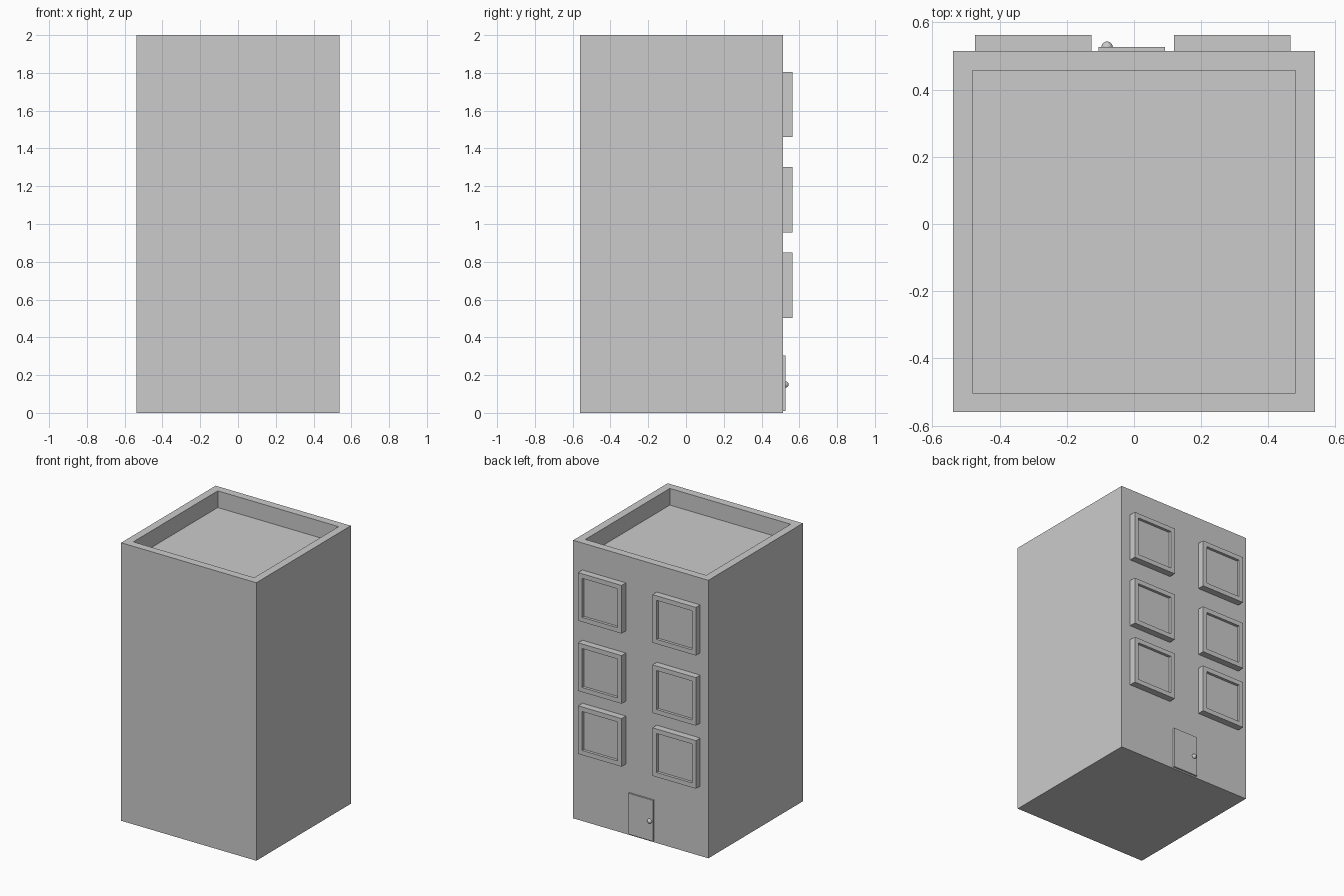
import bpy, bmesh
from mathutils import Vector, Matrix

if "Cube" in bpy.data.objects:
    bpy.data.objects.remove(bpy.data.objects["Cube"])


def box(name, lo, hi, axis=None, border=0.0, depth=0.0):
    """Box between two corners; the face along axis may get a sunken panel."""
    lo, hi = Vector(lo), Vector(hi)
    bm = bmesh.new()
    bmesh.ops.create_cube(bm, size=1.0, matrix=Matrix.Translation((lo + hi) / 2)
                          @ Matrix.Diagonal((hi - lo).to_4d()))
    bm.normal_update()
    if axis:
        axis = Vector(axis)
        face = max(bm.faces, key=lambda f: f.normal.dot(axis))
        bmesh.ops.inset_region(bm, faces=[face], thickness=border, use_even_offset=True)
        panel = bmesh.ops.extrude_discrete_faces(bm, faces=[face])["faces"][0]
        bmesh.ops.translate(bm, verts=panel.verts[:], vec=-axis * depth)
    bmesh.ops.recalc_face_normals(bm, faces=bm.faces[:])
    mesh = bpy.data.meshes.new(name)
    bm.to_mesh(mesh)
    bm.free()
    obj = bpy.data.objects.new(name, mesh)
    bpy.context.collection.objects.link(obj)
    return obj


WALL = 0.514  # y of the rear facade

# Building block with sunken roof behind a parapet
box("building", (-0.538, -0.56, 0), (0.538, WALL, 2), (0, 0, 1), 0.057, 0.12)

# Two columns of three framed windows
for row, z in enumerate((0.675, 1.128, 1.633)):
    for side, x in (("left", -0.30), ("right", 0.292)):
        box(f"window_{side}_{row + 1}", (x - 0.173, WALL, z - 0.173),
            (x + 0.173, 0.563, z + 0.173), (0, 1, 0), 0.033, 0.02)

# Door
box("door", (-0.105, WALL, 0.01), (0.092, 0.526, 0.305))

# Round door knob
bpy.ops.mesh.primitive_uv_sphere_add(segments=32, ring_count=16, radius=0.017,
                                     location=(-0.08, 0.526, 0.15))
bpy.context.object.name = "door_knob"
bpy.ops.object.shade_smooth()
